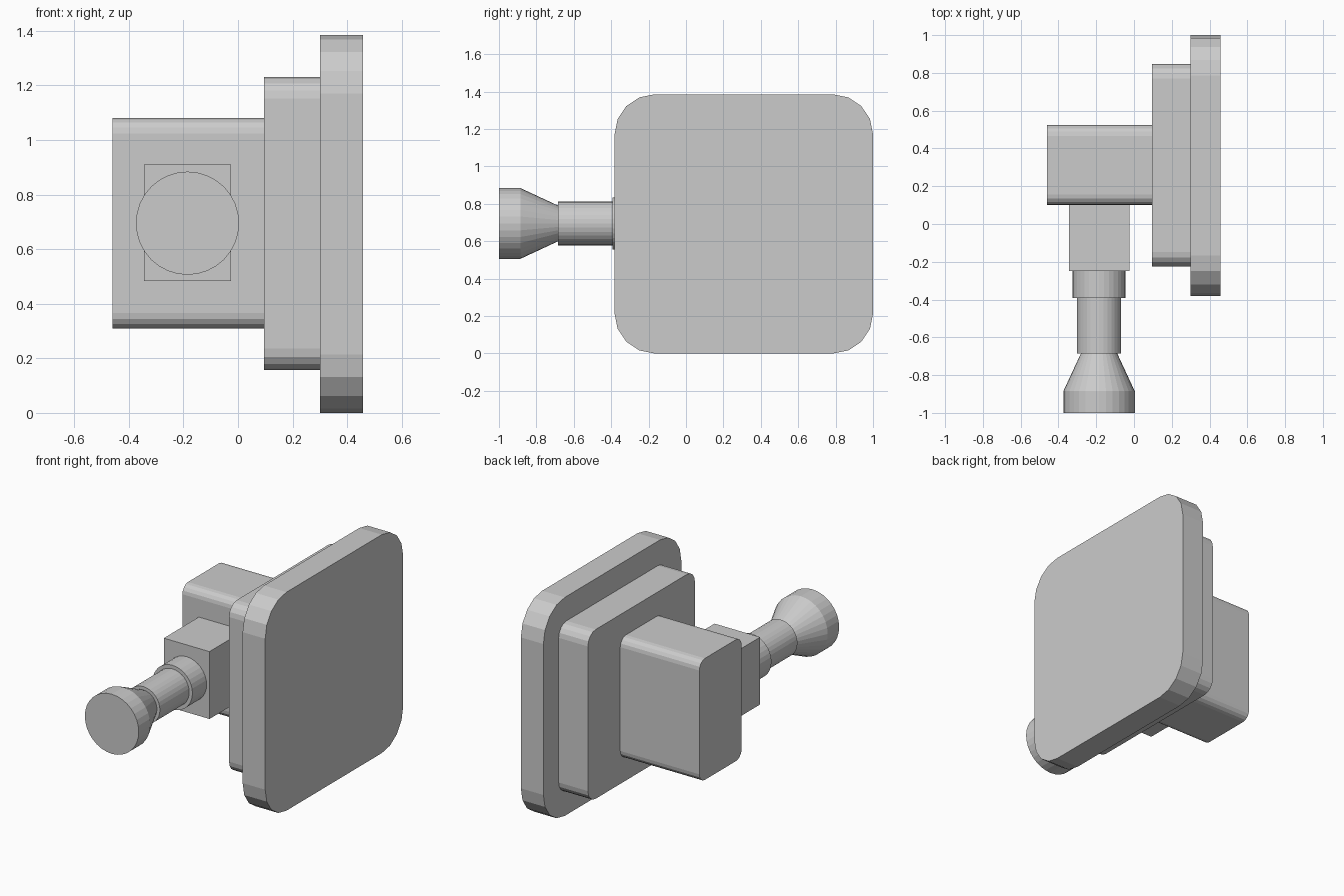
import bpy, bmesh, math

if "Cube" in bpy.data.objects:
    bpy.data.objects.remove(bpy.data.objects["Cube"])


def finish(name, bm):
    bmesh.ops.recalc_face_normals(bm, faces=bm.faces[:])
    mesh = bpy.data.meshes.new(name)
    bm.to_mesh(mesh)
    bm.free()
    obj = bpy.data.objects.new(name, mesh)
    bpy.context.collection.objects.link(obj)
    return obj


def block(name, x, y, z, radius=0.0, segments=4):
    """Box between the given ranges, with the edges running along x rounded."""
    bm = bmesh.new()
    bmesh.ops.create_cube(bm, size=1)
    for v in bm.verts:
        v.co = [lo + (c + 0.5) * (hi - lo) for c, (lo, hi) in zip(v.co, (x, y, z))]
    if radius:
        edges = [e for e in bm.edges if abs(e.verts[0].co.x - e.verts[1].co.x) > 1e-4]
        bmesh.ops.bevel(bm, geom=edges, offset=radius, segments=segments,
                        profile=0.5, affect='EDGES')
    return finish(name, bm)


def turned(name, profile, cx=-0.185, cz=0.695, sides=32):
    """Closed solid of revolution around the y axis from (y, radius) points."""
    bm = bmesh.new()
    rings = []
    for y, r in profile:
        angles = [2 * math.pi * i / sides for i in range(sides)]
        rings.append([bm.verts.new((cx + r * math.cos(a), y, cz + r * math.sin(a)))
                      for a in angles])
    for a, b in zip(rings, rings[1:]):
        for i in range(sides):
            j = (i + 1) % sides
            bm.faces.new((a[i], a[j], b[j], b[i]))
    bm.faces.new(rings[0])
    bm.faces.new(rings[-1])
    return finish(name, bm)


# Stepped plates and body
block("face_plate", (0.30, 0.458), (-0.382, 1.0), (0.0, 1.385), 0.214)
block("middle_plate", (0.095, 0.30), (-0.225, 0.847), (0.157, 1.23), 0.078)
block("body_block", (-0.46, 0.095), (0.10, 0.523), (0.31, 1.08), 0.056)

# Side block carrying the handle
block("handle_mount", (-0.345, -0.025), (-0.25, 0.10), (0.483, 0.91))

# Handle
turned("collar", [(-0.25, 0.14), (-0.392, 0.14)])
turned("shaft", [(-0.392, 0.117), (-0.685, 0.117)])
turned("knob", [(-0.685, 0.096), (-0.885, 0.189), (-1.0, 0.189)])
